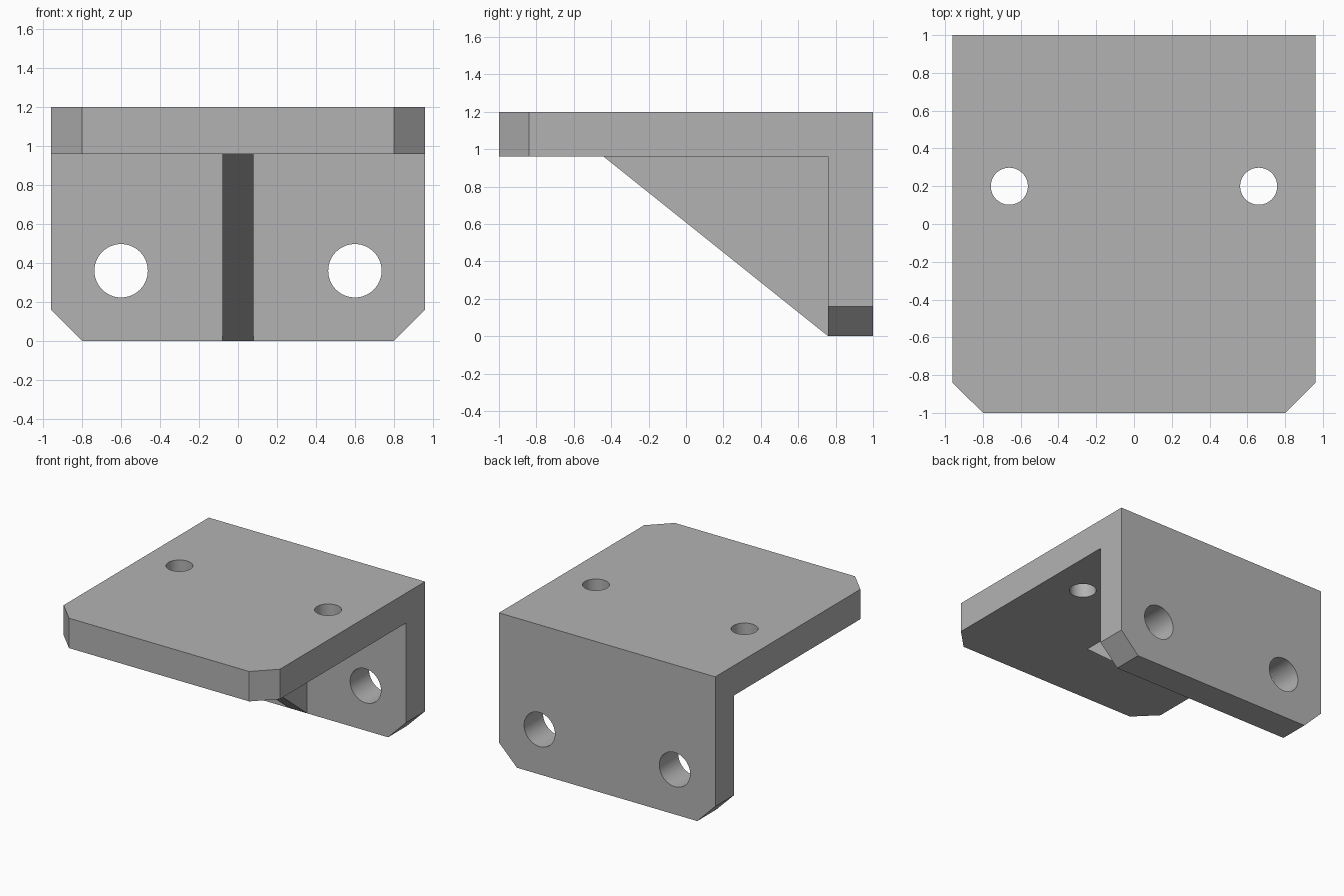
import bpy, bmesh, math
from mathutils import Vector

cube = bpy.data.objects.get("Cube")
if cube:
    bpy.data.objects.remove(cube, do_unlink=True)

GREY = (0.45, 0.45, 0.45, 1)
metal = bpy.data.materials.new("plain grey")
metal.use_nodes = True
metal.diffuse_color = GREY
metal.node_tree.nodes["Principled BSDF"].inputs["Base Color"].default_value = GREY


def extrude_profile(name, profile, half_width, chamfer=0, is_corner=None):
    """Extrude a (y, z) profile along x and chamfer the chosen edges."""
    bm = bmesh.new()
    face = bm.faces.new([bm.verts.new((-half_width, y, z)) for y, z in profile])
    grown = bmesh.ops.extrude_face_region(bm, geom=[face])["geom"]
    moved = [g for g in grown if isinstance(g, bmesh.types.BMVert)]
    bmesh.ops.translate(bm, verts=moved, vec=(2 * half_width, 0, 0))
    bmesh.ops.recalc_face_normals(bm, faces=bm.faces)
    if chamfer:
        corners = [e for e in bm.edges if is_corner(e)]
        bmesh.ops.bevel(bm, geom=corners, offset=chamfer, segments=1,
                        affect='EDGES', clamp_overlap=False)
    mesh = bpy.data.meshes.new(name)
    bm.to_mesh(mesh)
    bm.free()
    mesh.materials.append(metal)
    obj = bpy.data.objects.new(name, mesh)
    bpy.context.collection.objects.link(obj)
    return obj


def drill(target, radius, location, axis):
    """Cut a round hole through the target."""
    bpy.ops.mesh.primitive_cylinder_add(
        vertices=64, radius=radius, depth=0.5, location=location,
        rotation=Vector((0, 0, 1)).rotation_difference(Vector(axis)).to_euler())
    cutter = bpy.context.object
    cutter.name = "hole_cutter"
    cutter.hide_render = True
    cutter.data.materials.append(metal)
    bpy.ops.object.select_all(action='DESELECT')
    target.select_set(True)
    bpy.context.view_layer.objects.active = target
    cut = target.modifiers.new("hole", 'BOOLEAN')
    cut.operation = 'DIFFERENCE'
    cut.solver = 'EXACT'
    cut.object = cutter
    bpy.ops.object.modifier_apply(modifier=cut.name)
    bpy.data.objects.remove(cutter, do_unlink=True)


def free_corner(edge):
    """Short corner edges at the front of the shelf and the foot of the wall."""
    a, b = (v.co for v in edge.verts)
    if abs(a.x - b.x) > 0.01:
        return False
    return max(a.y, b.y) < -0.99 or max(a.z, b.z) < 0.01


# Angle plate: horizontal shelf and rear wall in one piece
bracket = extrude_profile(
    "angle_plate",
    [(-1, 1.2), (1, 1.2), (1, 0), (0.76, 0), (0.76, 0.96), (-1, 0.96)],
    0.96, 0.16, free_corner)

# Bolt holes, mirrored left and right
for side in (-1, 1):
    drill(bracket, 0.137, (side * 0.6, 0.88, 0.36), (0, 1, 0))
    drill(bracket, 0.098, (side * 0.66, 0.2, 1.08), (0, 0, 1))

# Smooth hole walls, crisp plate edges
bpy.ops.object.shade_smooth_by_angle(angle=math.radians(30))

# Triangular rib between shelf and wall
extrude_profile("centre_rib", [(-0.44, 0.96), (0.76, 0.96), (0.76, 0)], 0.08)
